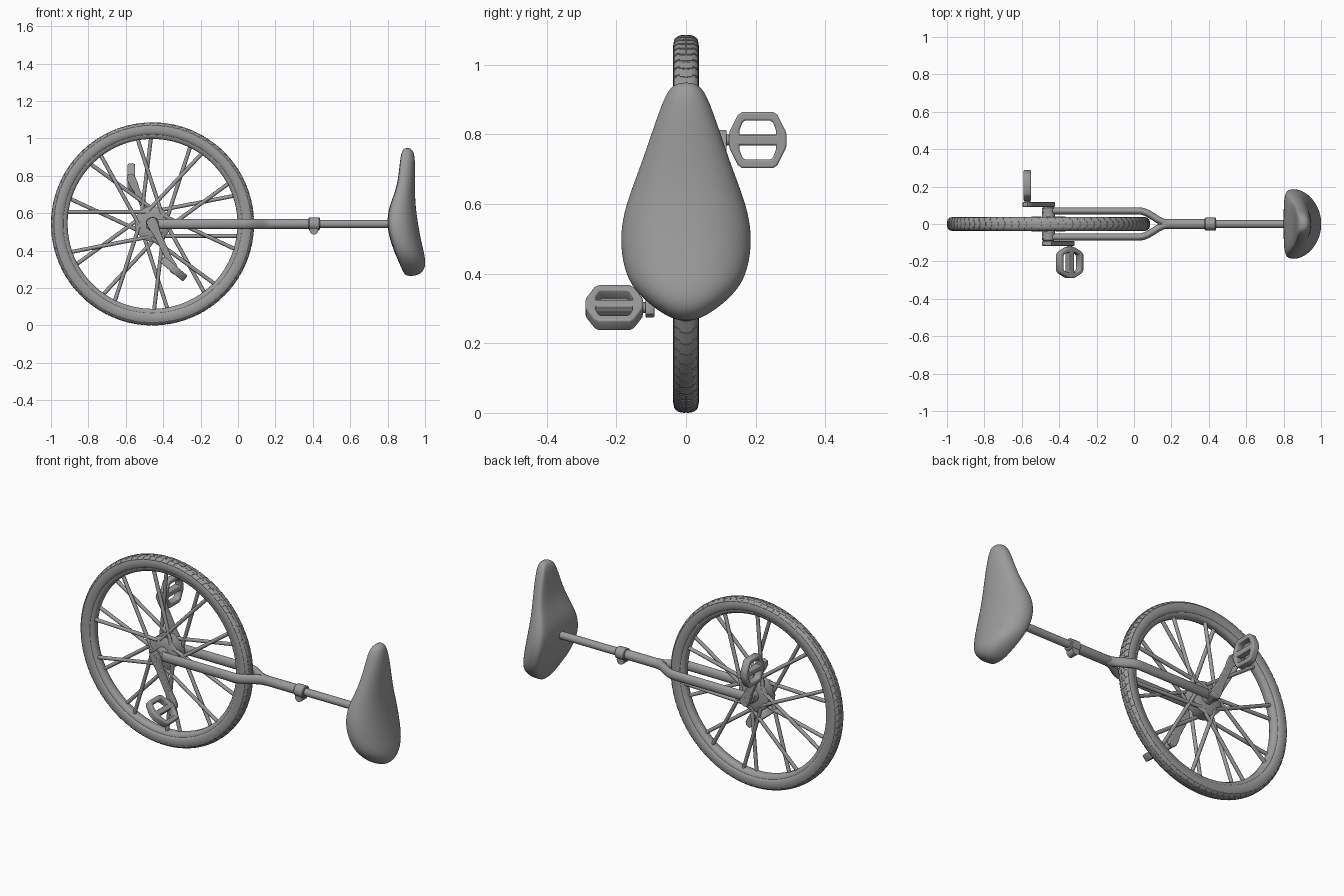
import bpy, bmesh, math
from mathutils import Vector, Matrix

if "Cube" in bpy.data.objects:
    bpy.data.objects.remove(bpy.data.objects["Cube"])

CX, CZ = -0.457, 0.543           # wheel axle position
HUB = Vector((CX, 0, CZ))
TAU = math.tau
GREY = bpy.data.materials.new("dark_grey")
GREY.diffuse_color = (0.33, 0.33, 0.33, 1)
GREY.use_nodes = True
GREY.node_tree.nodes["Principled BSDF"].inputs["Base Color"].default_value = GREY.diffuse_color


def finish(ob, angle=40):
    bpy.ops.object.select_all(action='DESELECT')
    ob.select_set(True)
    bpy.context.view_layer.objects.active = ob
    if ob.type != 'MESH':
        bpy.ops.object.convert(target='MESH')
        ob = bpy.context.view_layer.objects.active
    bpy.ops.object.shade_smooth_by_angle(angle=math.radians(angle))
    ob.data.materials.append(GREY)
    return ob


def add_loft(bm, rings, closed=False):
    vr = [[bm.verts.new(p) for p in r] for r in rings]
    n = len(vr[0])
    for i in range(len(vr) if closed else len(vr) - 1):
        a, b = vr[i], vr[(i + 1) % len(vr)]
        for j in range(n):
            k = (j + 1) % n
            bm.faces.new((a[j], a[k], b[k], b[j]))
    if not closed:
        bm.faces.new(vr[0])
        bm.faces.new(vr[-1])


def build(name, bm, angle=40):
    bmesh.ops.recalc_face_normals(bm, faces=bm.faces)
    me = bpy.data.meshes.new(name)
    bm.to_mesh(me)
    bm.free()
    ob = bpy.data.objects.new(name, me)
    bpy.context.collection.objects.link(ob)
    return finish(ob, angle)


def loft(name, rings, closed=False, angle=40):
    bm = bmesh.new()
    add_loft(bm, rings, closed)
    return build(name, bm, angle)


def lathe_rings(origin, axis, profile, n=32):
    """Circles of (distance along axis, radius)."""
    axis = Vector(axis).normalized()
    u = axis.orthogonal().normalized()
    v = axis.cross(u)
    return [[Vector(origin) + axis * d + (u * math.cos(TAU * i / n) + v * math.sin(TAU * i / n)) * r
             for i in range(n)] for d, r in profile]


def rod(name, p, q, r, n=24):
    d = Vector(q) - Vector(p)
    return loft(name, lathe_rings(p, d, [(0, r), (d.length, r)], n))


def hoop(name, profile, n=96):
    """Closed (y, radius) profile swept around the axle."""
    rings = []
    for i in range(n):
        a = TAU * i / n
        rings.append([HUB + Vector((r * math.cos(a), y, r * math.sin(a))) for y, r in profile])
    return loft(name, rings, True)


def plate(name, outlines, half, bevel, origin, xa, ya):
    """Flat outline with holes, thickened and bevelled."""
    cu = bpy.data.curves.new(name, 'CURVE')
    cu.dimensions, cu.fill_mode = '2D', 'BOTH'
    cu.extrude, cu.bevel_depth, cu.offset = half - bevel, bevel, -bevel
    cu.bevel_resolution = 2
    for pts in outlines:
        s = cu.splines.new('POLY')
        s.points.add(len(pts) - 1)
        for p, (x, y) in zip(s.points, pts):
            p.co = (x, y, 0, 1)
        s.use_cyclic_u = True
    ob = bpy.data.objects.new(name, cu)
    bpy.context.collection.objects.link(ob)
    xa, ya = Vector(xa).normalized(), Vector(ya).normalized()
    m = Matrix((xa, ya, xa.cross(ya))).transposed().to_4x4()
    m.translation = origin
    ob.matrix_world = m
    return finish(ob, 50)


# Tyre and rim
def tyre_r(y):
    return 0.505 + 0.0362 * (1 - min(1, abs(y) / 0.0375) ** 2.6) ** (1 / 2.6)

tyre = []
for i in range(20):
    c, s = math.cos(TAU * i / 20), math.sin(TAU * i / 20)
    tyre.append((0.0375 * math.copysign(abs(c) ** 0.77, c), 0.505 + 0.0362 * math.copysign(abs(s) ** 0.77, s)))
hoop("tyre", tyre)
hoop("rim", [(-0.027, 0.497), (-0.028, 0.475), (-0.022, 0.46), (-0.012, 0.454),
             (0.012, 0.454), (0.022, 0.46), (0.028, 0.475), (0.027, 0.497)])

# Chevron tread blocks
bm = bmesh.new()
N = 84
for k in range(N):
    for side in (-1, 1):
        for y0, y1 in ((0.001, 0.0175), (0.0185, 0.034)):
            rings = []
            for j in range(4):
                y = y0 + (y1 - y0) * j / 3
                r = tyre_r(y)
                a = TAU * (k + (0.5 if y0 > 0.01 else 0.3)) / N + y * 0.55
                rings.append([HUB + Vector((rr * math.cos(a + da), side * y * s, rr * math.sin(a + da)))
                              for da, rr, s in ((-0.031, r - 0.006, 1), (0.031, r - 0.006, 1),
                                                (0.03, r + 0.0018, 1.03), (-0.03, r + 0.0018, 1.03))])
            add_loft(bm, rings)
build("tread", bm, 30)

# Hub drum and axle
loft("hub", lathe_rings(HUB, (0, 1, 0), [(-0.054, 0.034), (-0.037, 0.036), (-0.036, 0.09), (-0.032, 0.095),
                                         (0.032, 0.095), (0.036, 0.09), (0.037, 0.036), (0.054, 0.034)], 40))
rod("axle", HUB - Vector((0, 0.118, 0)), HUB + Vector((0, 0.118, 0)), 0.018)

# Spokes: ten crossed tangential pairs
for k in range(10):
    side = 1 if k % 2 else -1
    for end, lean in ((172, 8), (199, -8)):
        a = math.radians(end + 36 * k)
        b = a + math.radians(lean)
        outer = HUB + Vector((0.462 * math.cos(a), side * 0.008, 0.462 * math.sin(a)))
        inner = outer - Vector((math.cos(b), 0, math.sin(b))) * 0.42
        inner.y = side * 0.03
        rod("spoke", inner, outer, 0.0105, 10)

# Fork legs, mirrored
path = [(-0.492, 0.07), (-0.48, 0.07), (0.02, 0.07), (0.045, 0.068), (0.07, 0.059),
        (0.1, 0.041), (0.13, 0.022), (0.155, 0.01), (0.19, 0.004)]
for side, label in ((-1, "front"), (1, "back")):
    rings = []
    for i, (x, y) in enumerate(path):
        p, q = path[max(0, i - 1)], path[min(len(path) - 1, i + 1)]
        t = Vector((q[0] - p[0], q[1] - p[1])).normalized()
        f = 0.7 if i == 0 else 1
        rings.append([Vector((x - t.y * 0.019 * f * math.cos(c), side * (y + t.x * 0.019 * f * math.cos(c)),
                              CZ + 0.027 * f * math.sin(c))) for c in [TAU * j / 20 for j in range(20)]])
    loft(label + "_fork_leg", rings)
    loft(label + "_bearing_cap", lathe_rings(HUB, (0, side, 0), [(0.052, 0.034), (0.086, 0.034), (0.092, 0.028)], 28))

# Steerer tube, clamp and seat post
AX = Vector((0, 0, CZ))
loft("fork_tube", lathe_rings(AX, (1, 0, 0), [(0.13, 0.018), (0.16, 0.027), (0.4, 0.027)]))
loft("clamp_collar", lathe_rings(AX, (1, 0, 0), [(0.378, 0.03), (0.382, 0.034), (0.434, 0.034), (0.438, 0.03)]))
rod("clamp_bolt_lug", (0.406, -0.024, CZ - 0.034), (0.406, 0.024, CZ - 0.034), 0.023)
rod("seat_post", (0.36, 0, CZ), (0.84, 0, CZ), 0.0215)

# Cranks and pedals
crank = [(-0.034, -0.012), (-0.022, -0.028), (0.01, -0.028), (0.06, -0.02), (0.2, -0.017), (0.24, -0.023),
         (0.275, -0.023), (0.292, -0.012)]
crank += [(x, -y) for x, y in reversed(crank)]
frame = [(-0.083, -0.012), (-0.081, -0.024), (-0.057, -0.072), (-0.044, -0.081), (0.044, -0.081), (0.057, -0.072),
         (0.081, -0.024), (0.083, -0.012)]
frame += [(x, -y) for x, y in reversed(frame)]
slot = [(-0.052, 0.015), (0.052, 0.015), (0.053, 0.026), (0.044, 0.05), (0.036, 0.056),
        (-0.036, 0.056), (-0.044, 0.05), (-0.053, 0.026)]
slots = [slot, [(x, -y) for x, y in slot]]
for side, label, tilt in ((-1, "front", (0.766, 0, -0.643)), (1, "back", (0, 0, 1))):
    d = Vector((0.426, 0, -0.905)) * -side
    plate(label + "_crank", [crank], 0.013, 0.004, HUB + Vector((0, side * 0.104, 0)), d, d.cross(Vector((0, 1, 0))))
    c = HUB + d * 0.266
    plate(label + "_pedal", [frame] + slots, 0.02, 0.006, c + Vector((0, side * 0.206, 0)), (0, 1, 0), tilt)
    rod(label + "_pedal_axle", c + Vector((0, side * 0.095, 0)), c + Vector((0, side * 0.27, 0)), 0.016, 20)

# Saddle: sections of (z, half width, underside x, top x)
sections = [(0.949, 0.018, 0.892, 0.917), (0.937, 0.044, 0.876, 0.936), (0.9, 0.065, 0.864, 0.946),
            (0.82, 0.094, 0.855, 0.948), (0.73, 0.124, 0.839, 0.946), (0.644, 0.157, 0.802, 0.95),
            (0.58, 0.179, 0.787, 0.958), (0.5, 0.192, 0.789, 0.971), (0.41, 0.18, 0.818, 0.99),
            (0.352, 0.15, 0.845, 1.004), (0.298, 0.09, 0.872, 1.001), (0.263, 0.027, 0.893, 0.958)]
rings = []
for z, w, xb, xt in sections:
    xe = xb + 0.34 * (xt - xb)
    ring = []
    for j in range(24):
        c, s = math.cos(TAU * j / 24), math.sin(TAU * j / 24)
        x = xe + (xt - xe) * s if s >= 0 else xe - (xe - xb) * abs(s) ** 0.5 + 0.06 * w * s * s
        ring.append(Vector((x, w * math.copysign(abs(c) ** 0.9, c), z)))
    rings.append(ring)
seat = loft("seat", rings, angle=180)
sub = seat.modifiers.new("smooth", 'SUBSURF')
sub.levels = sub.render_levels = 2
